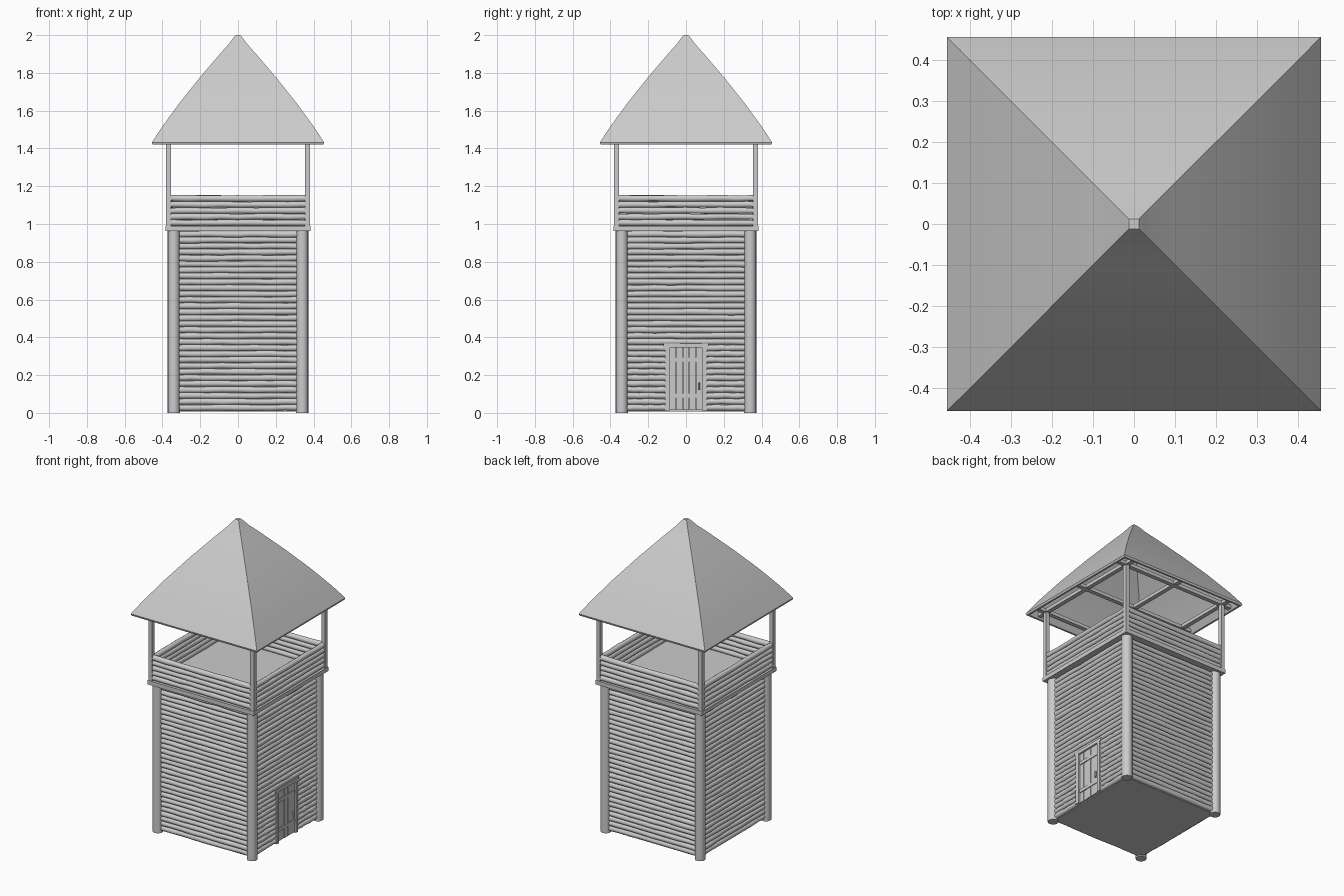
import bpy, bmesh, math, random
from mathutils import Matrix, Vector

random.seed(4)
cube = bpy.data.objects.get("Cube")
if cube:
    bpy.data.objects.remove(cube, do_unlink=True)

grey = bpy.data.materials.new("plain_grey")
grey.use_nodes = True
TONE = (0.6, 0.6, 0.6, 1)
grey.diffuse_color = TONE
grey.node_tree.nodes["Principled BSDF"].inputs["Base Color"].default_value = TONE


def finish(name, bm, smooth=False):
    bmesh.ops.recalc_face_normals(bm, faces=bm.faces)
    mesh = bpy.data.meshes.new(name)
    bm.to_mesh(mesh)
    bm.free()
    mesh.materials.append(grey)
    obj = bpy.data.objects.new(name, mesh)
    bpy.context.collection.objects.link(obj)
    if smooth:
        bpy.ops.object.select_all(action='DESELECT')
        obj.select_set(True)
        bpy.context.view_layer.objects.active = obj
        bpy.ops.object.shade_smooth_by_angle(angle=math.radians(40))
    return obj


def add_box(bm, x, y, z):
    """Box spanning the given (low, high) ranges."""
    centre = Vector([(a + b) / 2 for a, b in (x, y, z)])
    size = [b - a for a, b in (x, y, z)] + [1]
    bmesh.ops.create_cube(bm, size=1, matrix=Matrix.Translation(centre) @ Matrix.Diagonal(size))


def add_log(bm, start, end, radius, rings=9, wobble=0.0, sides=10):
    """Round timber with slightly uneven thickness and line."""
    start, end = Vector(start), Vector(end)
    turn = (end - start).to_track_quat('Z', 'Y')
    loops = []
    for i in range(rings):
        r = radius * (1 + random.uniform(-wobble, wobble))
        c = start.lerp(end, i / (rings - 1))
        c.z += radius * random.uniform(-wobble, wobble)
        loops.append([bm.verts.new(c + turn @ Vector((r * math.cos(a), r * math.sin(a), 0)))
                      for a in (math.tau * k / sides for k in range(sides))])
    for low, high in zip(loops, loops[1:]):
        for k in range(sides):
            n = (k + 1) % sides
            bm.faces.new((low[k], low[n], high[n], high[k]))
    bm.faces.new(loops[0][::-1])
    bm.faces.new(loops[-1])


def log_wall(name, side, offset, half, bottom, top, count, doorway=False):
    """Stack of logs on one side; side 0 is front, 1 left, 2 back, 3 right."""
    bm = bmesh.new()
    spin = Matrix.Rotation(side * math.pi / 2, 4, 'Z')
    step = (top - bottom) / count
    for i in range(count):
        z = bottom + step * (i + 0.5)
        spans = [(-half, half)]
        if doorway and z < 0.36:
            spans = [(-half, -0.105), (0.105, half)]
        for a, b in spans:
            add_log(bm, spin @ Vector((a, -offset, z)), spin @ Vector((b, -offset, z)),
                    step * 0.53, wobble=0.1)
    finish(name, bm, True)


SIDES = ("front", "left", "back", "right")
CORNERS = [(x, y) for x in (-1, 1) for y in (-1, 1)]

# Tower body and log cladding
bm = bmesh.new()
add_box(bm, (-0.335, 0.335), (-0.335, 0.335), (0.008, 0.965))
finish("tower_core", bm)
for i, side in enumerate(SIDES):
    log_wall(side + "_wall_logs", i, 0.337, 0.33, 0.012, 0.962, 30, doorway=(i == 1))
    log_wall(side + "_railing_logs", i, 0.362, 0.355, 0.99, 1.152, 5)

# Corner posts
bm = bmesh.new()
for x, y in CORNERS:
    add_log(bm, (x * 0.34, y * 0.34, 0), (x * 0.34, y * 0.34, 0.968), 0.032, rings=2, sides=16)
finish("corner_posts", bm, True)

# Platform deck and rim
bm = bmesh.new()
add_box(bm, (-0.365, 0.365), (-0.365, 0.365), (0.965, 0.995))
finish("platform_floor", bm)
bm = bmesh.new()
for s in (-1, 1):
    rim = tuple(sorted((s * 0.36, s * 0.384)))
    add_box(bm, (-0.384, 0.384), rim, (0.963, 0.99))
    add_box(bm, rim, (-0.384, 0.384), (0.963, 0.99))
finish("platform_rim", bm)

# Roof supports
bm = bmesh.new()
for x, y in CORNERS:
    add_box(bm, sorted((x * 0.355, x * 0.381)), sorted((y * 0.355, y * 0.381)), (0.963, 1.44))
finish("roof_posts", bm)

# Crossed beams beneath the roof
bm = bmesh.new()
for p in (-0.368, 0, 0.368):
    add_box(bm, (p - 0.014, p + 0.014), (-0.43, 0.43), (1.428, 1.45))
    add_box(bm, (-0.43, 0.43), (p - 0.014, p + 0.014), (1.426, 1.448))
finish("roof_beams", bm)

# Hollow four-sided roof with a gentle outward curve
bm = bmesh.new()
outer = [(0.452, 1.42), (0.456, 1.432), (0.40, 1.517), (0.31, 1.64), (0.20, 1.778),
         (0.10, 1.895), (0.045, 1.957), (0.025, 1.985), (0.012, 2.0)]
inner = [(0.44, 1.42)] + [(r - 0.014, z - 0.004) for r, z in outer[2:6]]
loops = [[bm.verts.new((x * r, y * r, z)) for x, y in ((-1, -1), (1, -1), (1, 1), (-1, 1))]
         for r, z in inner[::-1] + outer]
for low, high in zip(loops, loops[1:]):
    for k in range(4):
        n = (k + 1) % 4
        bm.faces.new((low[k], low[n], high[n], high[k]))
bm.faces.new(loops[0])
bm.faces.new(loops[-1])
finish("roof", bm, True)

# Plank door on the left side
bm = bmesh.new()
for i in range(5):
    y = -0.085 + i * 0.034
    add_box(bm, (0.33, 0.345 + random.uniform(0, 0.004)), (y + 0.001, y + 0.033), (0.015, 0.35))
finish("door_planks", bm)
bm = bmesh.new()
for z in (0.08, 0.27):
    add_box(bm, (0.34, 0.352), (-0.083, 0.083), (z, z + 0.022))
finish("door_braces", bm)
bm = bmesh.new()
for s in (-1, 1):
    add_box(bm, (0.33, 0.358), sorted((s * 0.086, s * 0.11)), (0.012, 0.35))
add_box(bm, (0.33, 0.358), (-0.12, 0.12), (0.345, 0.368))
finish("door_frame", bm)
bm = bmesh.new()
add_log(bm, (0.355, 0.068, 0.12), (0.355, 0.068, 0.16), 0.005, rings=2, sides=8)
for z in (0.124, 0.156):
    add_box(bm, (0.344, 0.356), (0.064, 0.072), (z - 0.003, z + 0.003))
finish("door_handle", bm)
